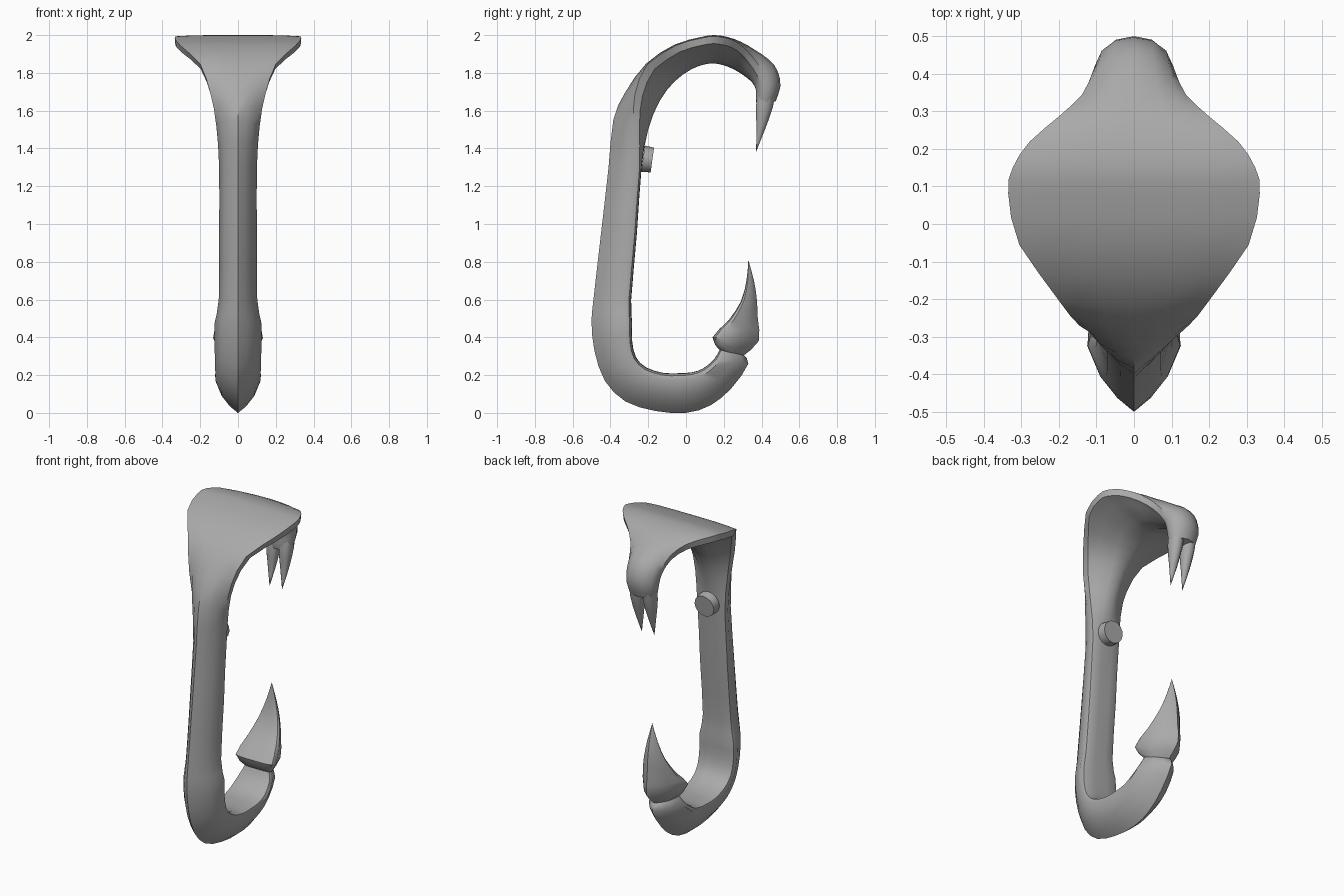
import bpy, bmesh, math
from mathutils import Matrix, Vector

cube = bpy.data.objects.get("Cube")
if cube:
    bpy.data.objects.remove(cube)

# One plain grey for everything
grey = bpy.data.materials.new("plain grey")
grey.use_nodes = True
COLOUR = (0.4, 0.4, 0.4, 1)
grey.diffuse_color = COLOUR
grey.node_tree.nodes["Principled BSDF"].inputs["Base Color"].default_value = COLOUR

# Half cross-sections: (fraction of half width, fraction of depth from outer to inner)
SHIELD = [(0, 0), (.36, .17), (.72, .43), (1, .82), (.94, .94), (.7, .99), (.35, 1), (0, 1)]
HOOD = [(0, 0), (.4, 0), (.75, .01), (1, .04), (.99, .3), (.72, .5), (.36, .86), (0, 1)]
ROUND = [(0, 0), (.5, .07), (.86, .28), (1, .55), (.9, .8), (.65, .94), (.35, 1), (0, 1)]
SHAPES = [SHIELD, HOOD, ROUND, ROUND]


def section(t):
    """Blend between neighbouring cross-section shapes."""
    t = min(max(t, 0), 2)
    k = int(t)
    f = t - k
    return [(a[0] + (b[0] - a[0]) * f, a[1] + (b[1] - a[1]) * f)
            for a, b in zip(SHAPES[k], SHAPES[k + 1])]


def refine(rows):
    """Insert a smooth midpoint between each pair of stations."""
    out = []
    last = len(rows) - 1
    for i in range(last):
        p, q, r, s = rows[max(i - 1, 0)], rows[i], rows[i + 1], rows[min(i + 2, last)]
        out.append(q)
        out.append(tuple((9 * (b + c) - a - d) / 16 for a, b, c, d in zip(p, q, r, s)))
    return out + [rows[-1]]


def finish(name, bm):
    bmesh.ops.remove_doubles(bm, verts=bm.verts, dist=0.0005)
    bmesh.ops.recalc_face_normals(bm, faces=bm.faces)
    mesh = bpy.data.meshes.new(name)
    bm.to_mesh(mesh)
    bm.free()
    mesh.materials.append(grey)
    ob = bpy.data.objects.new(name, mesh)
    bpy.context.collection.objects.link(ob)
    bpy.ops.object.select_all(action='DESELECT')
    ob.select_set(True)
    bpy.context.view_layer.objects.active = ob
    bpy.ops.object.shade_smooth_by_angle(angle=math.radians(42))
    return ob


def loft(name, stations, x=0):
    """Stations: outer y, outer z, inner y, inner z, half width, shape."""
    bm = bmesh.new()
    rings = []
    for oy, oz, iy, iz, hw, t in refine(stations):
        half = section(t)
        full = half + [(-a, b) for a, b in half[-2:0:-1]]
        rings.append([bm.verts.new((x + a * hw, oy + (iy - oy) * b, oz + (iz - oz) * b))
                      for a, b in full])
    n = len(rings[0])
    for r, s in zip(rings, rings[1:]):
        for i in range(n):
            j = (i + 1) % n
            bm.faces.new((r[i], r[j], s[j], s[i]))
    bm.faces.new(rings[0])
    bm.faces.new(rings[-1])
    return finish(name, bm)


# Body: hook end, bend and straight shaft
shaft = [
    (.30, .31, .18, .34, .085, 0), (.33, .26, .15, .285, .108, 0),
    (.24, .13, .09, .235, .12, 0), (.13, .04, .03, .215, .12, 0),
    (0, 0, -.04, .21, .12, 0), (-.16, .01, -.12, .212, .12, 0),
    (-.32, .06, -.21, .24, .12, 0), (-.43, .17, -.265, .295, .122, 0),
    (-.485, .33, -.285, .38, .124, 0), (-.5, .48, -.285, .48, .123, 0),
    (-.49, .6, -.29, .6, .102, 0), (-.45, .95, -.26, .95, .1, 0),
    (-.41, 1.3, -.235, 1.3, .1, 0),
]
# Flared hood, then the narrow rounded head
hood = [
    (-.385, 1.55, -.2, 1.5, .115, .3), (-.32, 1.7, -.14, 1.65, .145, .7),
    (-.21, 1.85, -.06, 1.755, .2, 1), (-.06, 1.95, .03, 1.82, .305, 1),
    (.08, 1.99, .1, 1.845, .335, 1), (.15, 2, .15, 1.85, .323, 1),
    (.22, 1.99, .2, 1.84, .278, 1), (.29, 1.965, .25, 1.82, .2, 1.1),
    (.36, 1.925, .3, 1.79, .138, 1.4), (.44, 1.87, .35, 1.75, .112, 1.8),
    (.485, 1.81, .37, 1.71, .104, 2), (.5, 1.73, .37, 1.66, .095, 2),
    (.475, 1.65, .375, 1.62, .08, 2),
]
loft("body", shaft + hood)

# Spearhead on the hook end
loft("spearhead", [
    (.30, .30, .18, .33, .085, 0), (.385, .38, .14, .4, .132, 0),
    (.38, .5, .225, .49, .105, 0), (.375, .6, .29, .59, .07, 0),
    (.36, .7, .32, .7, .034, 0), (.33, .81, .33, .81, 0, 0),
])

# Pair of fangs below the head
for label, side in (("left", 1), ("right", -1)):
    loft(label + "_fang", [
        (.48, 1.74, .385, 1.72, .042, 2), (.46, 1.62, .37, 1.62, .04, 2),
        (.418, 1.5, .374, 1.5, .024, 2), (.37, 1.38, .37, 1.38, 0, 2),
    ], x=side * .043)

# Round stud on the inner face of the shaft
bm = bmesh.new()
tilt = Matrix.Translation(Vector((0, -.203, 1.342))) @ Matrix.Rotation(math.radians(-98), 4, 'X')
bmesh.ops.create_cone(bm, cap_ends=True, segments=16, radius1=.07, radius2=.066,
                      depth=.05, matrix=tilt)
finish("stud", bm)
